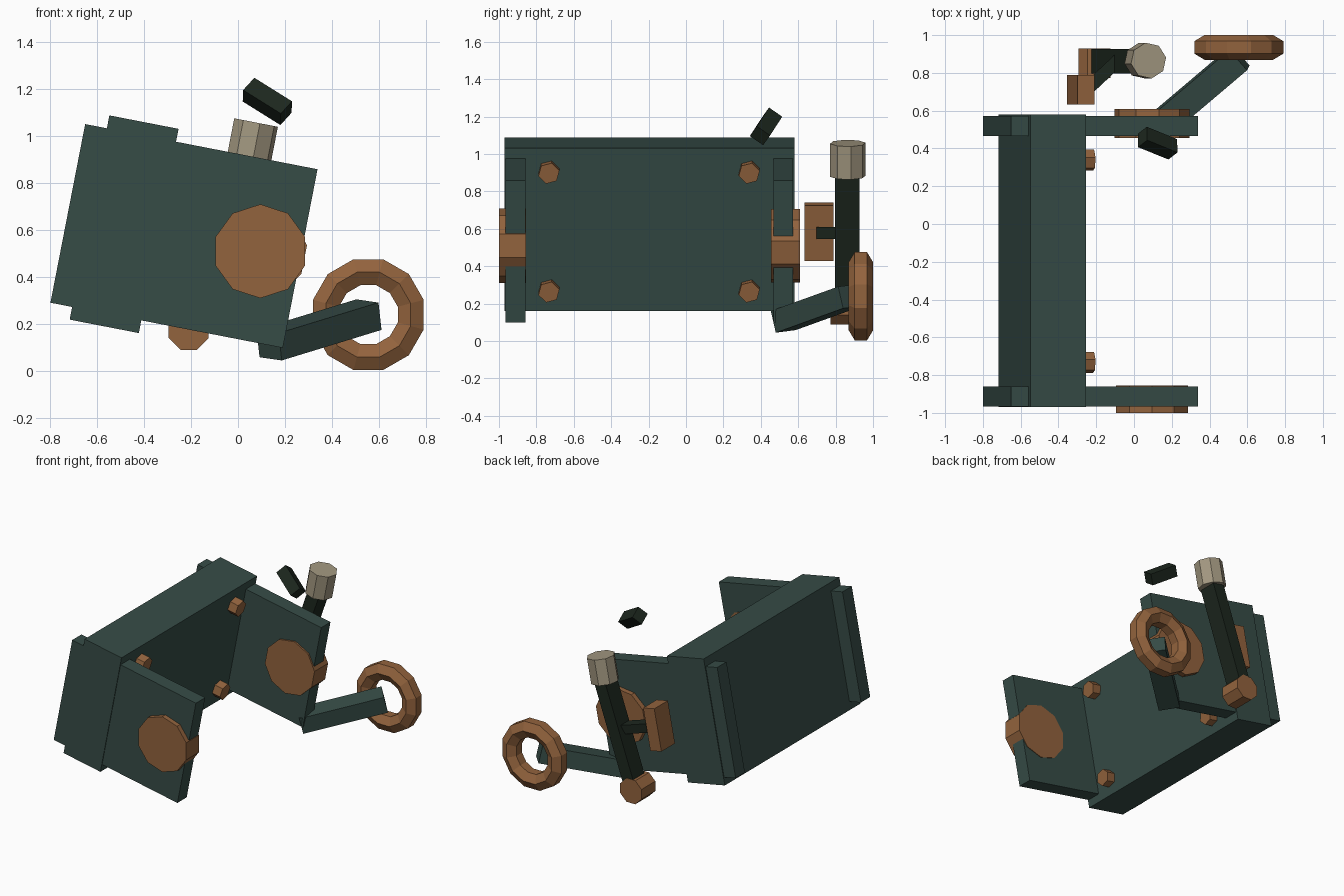
import bpy, bmesh
from math import radians, cos, sin, pi, tau
from mathutils import Matrix, Vector

if "Cube" in bpy.data.objects:
    bpy.data.objects.remove(bpy.data.objects["Cube"], do_unlink=True)


def material(name, rgb):
    m = bpy.data.materials.new(name)
    m.use_nodes = True
    m.diffuse_color = (*rgb, 1)
    m.node_tree.nodes["Principled BSDF"].inputs["Base Color"].default_value = (*rgb, 1)
    return m


GREEN = material("dark_teal_steel", (0.037, 0.072, 0.062))
COPPER = material("copper", (0.29, 0.125, 0.047))
BLACK = material("black_green", (0.012, 0.02, 0.013))
BEIGE = material("beige", (0.36, 0.31, 0.215))

# The casing leans about the y axis; U and V are its own across and up directions
LEAN = radians(11)
U = Vector((cos(LEAN), 0, -sin(LEAN)))
V = Vector((sin(LEAN), 0, cos(LEAN)))
Y = Vector((0, 1, 0))


def finish(name, bm, mat):
    bmesh.ops.recalc_face_normals(bm, faces=bm.faces)
    mesh = bpy.data.meshes.new(name)
    bm.to_mesh(mesh)
    bm.free()
    mesh.materials.append(mat)
    obj = bpy.data.objects.new(name, mesh)
    bpy.context.collection.objects.link(obj)
    return obj


def frame(center, a, b):
    """Placement matrix with local x along a and local y towards b."""
    a = Vector(a).normalized()
    b = Vector(b)
    b = (b - a * b.dot(a)).normalized()
    return Matrix.Translation(center) @ Matrix((a, b, a.cross(b))).transposed().to_4x4()


def block(name, center, size, mat, a=U, b=Y):
    bm = bmesh.new()
    bmesh.ops.create_cube(bm, size=1, matrix=frame(center, a, b) @ Matrix.Diagonal((*size, 1)))
    return finish(name, bm, mat)


def prism(name, start, end, radius, sides, mat, side_dir, turn=0):
    """Flat sided cylinder from start to end; the first corner faces side_dir plus turn."""
    start, end = Vector(start), Vector(end)
    axis = end - start
    place = frame((start + end) / 2, side_dir, axis.cross(Vector(side_dir)))
    bm = bmesh.new()
    bmesh.ops.create_cone(bm, cap_ends=True, segments=sides, radius1=radius, radius2=radius,
                          depth=axis.length, matrix=place @ Matrix.Rotation(radians(turn), 4, "Z"))
    return finish(name, bm, mat)


# Open casing: thick back plate and two side plates
block("back_plate", (-0.485, -0.195, 0.625), (0.30, 1.55, 0.886), GREEN)
for label, y in (("front", -0.912), ("rear", 0.52)):
    block(label + "_side_plate", (-0.23, y, 0.575), (1.008, 0.106, 0.775), GREEN)

# Copper discs through the side plates
prism("front_disc", (0.095, -1.0, 0.51), (0.095, -0.855, 0.51), 0.2, 10, COPPER, (1, 0, 0))
prism("rear_disc", (0.095, 0.455, 0.51), (0.095, 0.61, 0.51), 0.2, 10, COPPER, U)

# Four hex bolts on the inner face of the back plate
for y in (-0.733, 0.338):
    for level, face in (("upper", Vector((-0.285, y, 0.91))), ("lower", Vector((-0.41, y, 0.275)))):
        prism(f"{level}_bolt_{'front' if y < 0 else 'rear'}",
              face - U * 0.05, face + U * 0.072, 0.058, 6, COPPER, V, 15)

# Slanted arm carrying the ring
block("ring_arm", (0.345, 0.70, 0.175), (0.572, 0.143, 0.12), GREEN,
      (0.425, 0.36, 0.13), (-0.09, 0.11, 0.015))

# Faceted ring: hexagonal section spun in twelve steps
MAJOR, MINOR, RING = 0.187, 0.066, Vector((0.555, 0.935, 0.24))
bm = bmesh.new()
spoke = Vector((cos(pi / 12), 0, sin(pi / 12)))
corners = []
for i in range(6):
    t = tau * (i + 0.5) / 6
    corners.append(bm.verts.new(RING + spoke * (MAJOR + MINOR * cos(t)) + Y * (MINOR * sin(t))))
edges = [bm.edges.new((corners[i - 1], corners[i])) for i in range(6)]
bmesh.ops.spin(bm, geom=corners + edges, cent=RING, axis=Y, angle=tau, steps=12, use_merge=True)
bmesh.ops.remove_doubles(bm, verts=bm.verts, dist=0.0005)
finish("ring", bm, COPPER)

# Lever: copper foot, dark rod and beige knob
prism("lever_foot", (-0.21, 0.772, 0.175), (-0.21, 0.93, 0.175), 0.092, 8, COPPER, (1, 0, 0), 22.5)
foot, neck = Vector((-0.215, 0.862, 0.15)), Vector((0.045, 0.862, 0.90))
block("lever_rod", (foot + neck) / 2, ((neck - foot).length, 0.13, 0.09), BLACK, neck - foot, Y)
knob_top = Vector((0.077, 0.865, 1.058))
prism("lever_knob", knob_top - V * 0.18, knob_top, 0.096, 8, BEIGE, U, 10)

# Copper block joined to the rod by a short dark link
block("link_block", (-0.2825, 0.711, 0.585), (0.09, 0.155, 0.30), COPPER)
block("link", (-0.155, 0.80, 0.577), (0.23, 0.068, 0.065), BLACK, (0.16, 0.15, 0), (-0.15, 0.16, 0))

# Loose dark block above the rear side plate
block("loose_block", (0.125, 0.428, 1.148), (0.2, 0.086, 0.08), BLACK,
      (0.16, -0.065, -0.1), (0, 0.07, -0.05))
